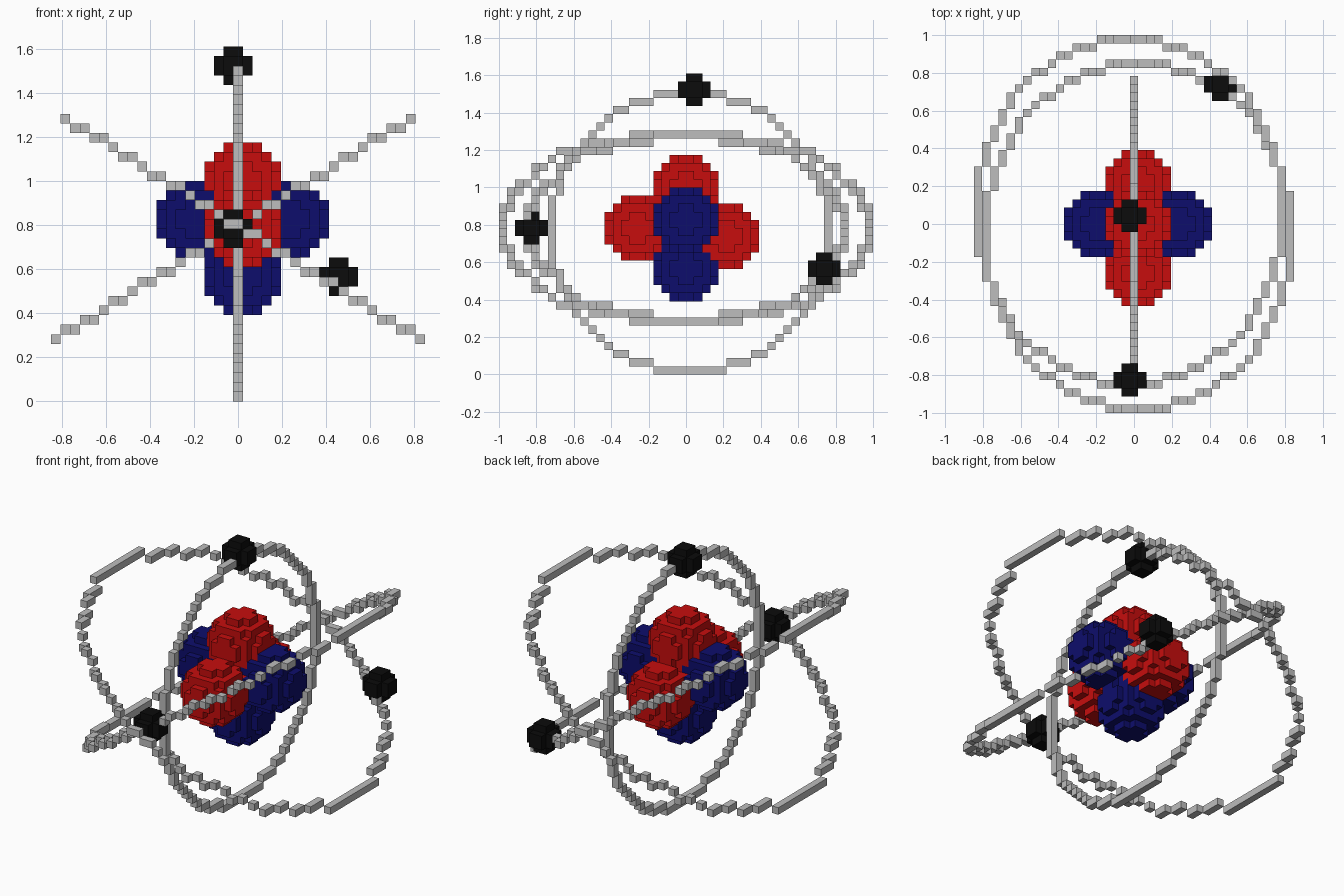
import bpy
import bmesh
import math
from mathutils import Vector

cube = bpy.data.objects.get("Cube")
if cube:
    bpy.data.objects.remove(cube)

S = 2 / 46                                # block size
ORIGIN = Vector((-19.5, -23, 0)) * S      # corner of block (0, 0, 0)
claimed = set()                           # blocks already used by a part


def material(name, rgb):
    mat = bpy.data.materials.new(name)
    mat.use_nodes = True
    mat.diffuse_color = (*rgb, 1)
    bsdf = mat.node_tree.nodes["Principled BSDF"]
    bsdf.inputs["Base Color"].default_value = (*rgb, 1)
    bsdf.inputs["Roughness"].default_value = 0.9
    return mat


RED = material("red", (0.57, 0.004, 0.004))
BLUE = material("navy blue", (0.004, 0.004, 0.15))
GREY = material("light grey", (0.51, 0.51, 0.51))
BLACK = material("black", (0.0035, 0.0035, 0.0035))


def block_part(name, cells, mat):
    """Build one mesh from blocks, keeping only their exposed faces."""
    cells = set(cells) - claimed
    claimed.update(cells)
    bm = bmesh.new()
    verts = {}

    def corner(p):
        if p not in verts:
            verts[p] = bm.verts.new(ORIGIN + Vector(p) * S)
        return verts[p]

    for cell in sorted(cells):
        for axis in range(3):
            for side in (0, 1):
                beside = list(cell)
                beside[axis] += 2 * side - 1
                if tuple(beside) in cells:
                    continue
                u, v = (axis + 1) % 3, (axis + 2) % 3
                loop = []
                for du, dv in ((0, 0), (1, 0), (1, 1), (0, 1)):
                    p = list(cell)
                    p[axis] += side
                    p[u] += du
                    p[v] += dv
                    loop.append(corner(tuple(p)))
                bm.faces.new(loop if side else loop[::-1])
    mesh = bpy.data.meshes.new(name)
    bm.to_mesh(mesh)
    bm.free()
    mesh.materials.append(mat)
    bpy.context.collection.objects.link(bpy.data.objects.new(name, mesh))


def ball(x, y, z, size):
    """Blocks of a ball whose lowest corner block is x, y, z."""
    r = size / 2
    span = range(size)
    return [(x + i, y + j, z + k) for i in span for j in span for k in span
            if sum((c + 0.5 - r) ** 2 for c in (i, j, k)) <= r * r]


def outline(width, height, a, b):
    """Centred one-block outline of an ellipse on a width x height grid."""
    def inside(u, v):
        return (u / a) ** 2 + (v / b) ** 2 <= 1

    for i in range(width):
        for j in range(height):
            u, v = i - (width - 1) / 2, j - (height - 1) / 2
            if inside(u, v) and not (inside(u + 1, v) and inside(u - 1, v)
                                     and inside(u, v + 1) and inside(u, v - 1)):
                yield u, v


# Electrons
block_part("top_electron", ball(17, 22, 33, 4), BLACK)
block_part("front_electron", ball(17, 2, 16, 4), BLACK)
block_part("back_electron", ball(28, 38, 11, 4), BLACK)

# Nucleus
block_part("top_proton", ball(16, 19, 19, 8), RED)
block_part("front_proton", ball(16, 13, 14, 8), RED)
block_part("back_proton", ball(16, 24, 13, 8), RED)
block_part("left_neutron", ball(21, 19, 15, 8), BLUE)
block_part("right_neutron", ball(11, 19, 15, 8), BLUE)
block_part("bottom_neutron", ball(16, 19, 9, 8), BLUE)

# Upright orbit
upright = [(19, int(23 + u), int(17 + v)) for u, v in outline(35, 35, 17.6, 17.6)]
block_part("upright_orbit", upright, GREY)

# Tilted orbits: the second is the first turned half way round the z axis
tilted = [(int(18.5 + u), int(24 + v), math.floor(18 + u * 23 / 37))
          for u, v in outline(38, 43, 19.12, 21.5)]
block_part("rising_orbit", tilted, GREY)
block_part("falling_orbit", [(38 - i, 45 - j, k) for i, j, k in tilted], GREY)
